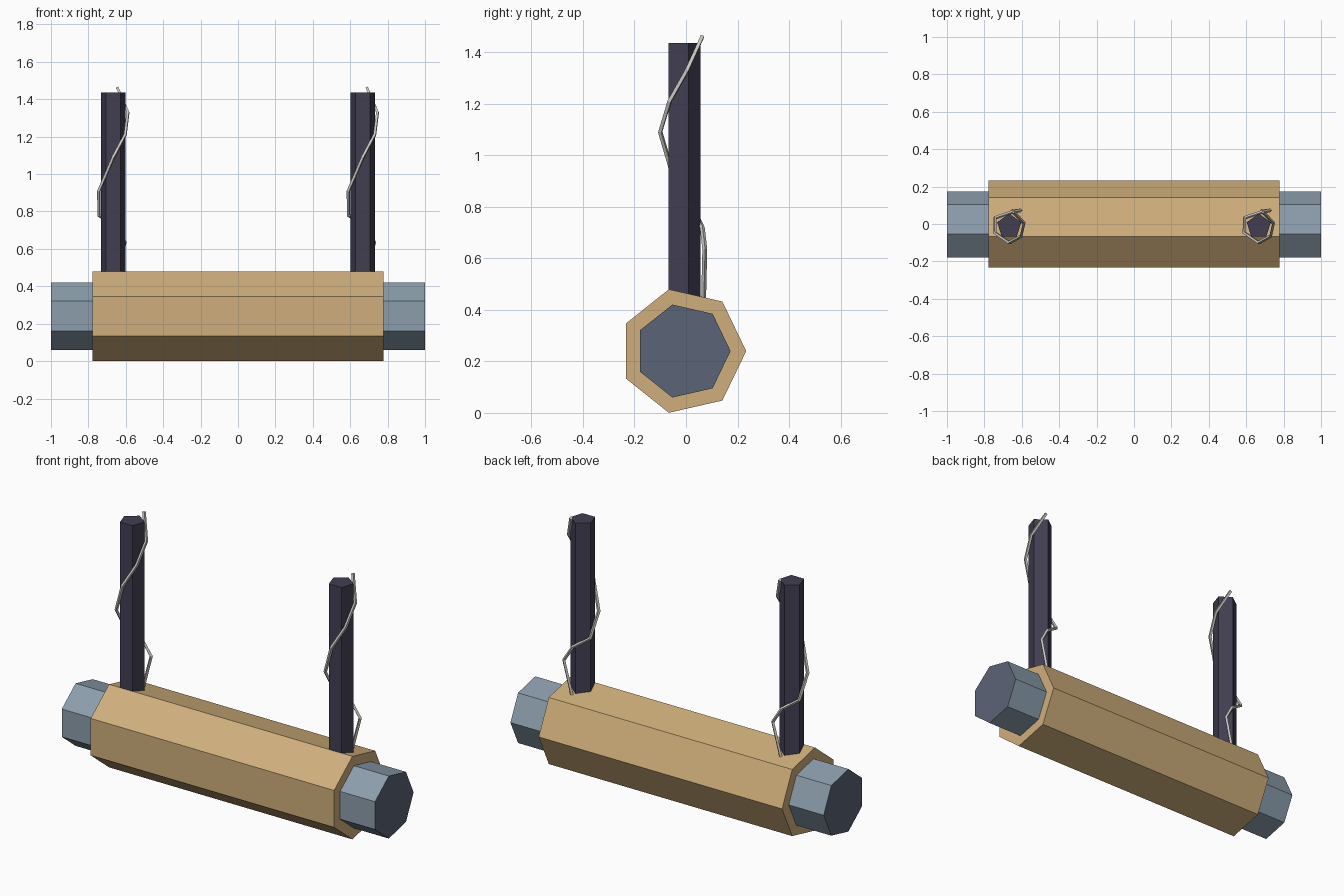
import bpy, bmesh, math

if "Cube" in bpy.data.objects:
    bpy.data.objects.remove(bpy.data.objects["Cube"])

CY, CZ = -0.012, 0.24          # axis of the log body
POST_X = 0.667


def material(name, rgb):
    m = bpy.data.materials.new(name)
    m.diffuse_color = (*rgb, 1)
    m.use_nodes = True
    m.node_tree.nodes["Principled BSDF"].inputs["Base Color"].default_value = m.diffuse_color
    return m


TAN = material("tan wood", (0.63, 0.43, 0.20))
STEEL = material("blue grey", (0.26, 0.34, 0.41))
SLATE = material("dark slate", (0.105, 0.125, 0.18))
DARK = material("dark post", (0.052, 0.049, 0.083))
WIRE = material("pale wire", (0.60, 0.58, 0.54))


def prism(name, ring, to_xyz, a, b, mats, cap_mat=0):
    """Extrude a 2D ring from a to b with flat caps."""
    bm = bmesh.new()
    lo = [bm.verts.new(to_xyz(u, v, a)) for u, v in ring]
    hi = [bm.verts.new(to_xyz(u, v, b)) for u, v in ring]
    n = len(ring)
    for i in range(n):
        j = (i + 1) % n
        bm.faces.new((lo[i], lo[j], hi[j], hi[i]))
    for cap in (lo[::-1], hi):
        bm.faces.new(cap).material_index = cap_mat
    bmesh.ops.recalc_face_normals(bm, faces=bm.faces)
    me = bpy.data.meshes.new(name)
    bm.to_mesh(me)
    bm.free()
    for m in mats:
        me.materials.append(m)
    ob = bpy.data.objects.new(name, me)
    bpy.context.collection.objects.link(ob)
    return ob


def ngon(n, r, cu, cv, start=0.0):
    return [(cu + r * math.cos(start + i * math.tau / n),
             cv + r * math.sin(start + i * math.tau / n)) for i in range(n)]


def along_x(u, v, t):
    return (t, u, v)


def along_z(u, v, t):
    return (u, v, t)


# Seven-sided body and the core that sticks out at both ends
prism("body", ngon(7, 0.2457, CY, CZ), along_x, -0.777, 0.777, [TAN])
prism("core", ngon(7, 0.185, CY, CZ), along_x, -1, 1, [STEEL, SLATE], 1)

# Bent wire winding up around a post, relative to the post axis
WIRE_PATH = [(0.010, 0.080, 0.43), (0.062, 0.085, 0.635), (0.012, 0.075, 0.72),
             (-0.077, 0.045, 0.78), (-0.077, -0.035, 0.91), (0.0, -0.088, 1.09),
             (0.064, -0.052, 1.21), (0.079, 0.016, 1.33), (0.022, 0.076, 1.462)]


def wire(name, x):
    cu = bpy.data.curves.new(name, "CURVE")
    cu.dimensions = "3D"
    cu.bevel_depth = 0.0095
    cu.bevel_resolution = 0
    cu.use_fill_caps = True
    sp = cu.splines.new("POLY")
    sp.points.add(len(WIRE_PATH) - 1)
    for p, (dx, dy, z) in zip(sp.points, WIRE_PATH):
        p.co = (x + dx, CY + dy, z, 1)
    sp.use_smooth = False
    cu.materials.append(WIRE)
    ob = bpy.data.objects.new(name, cu)
    bpy.context.collection.objects.link(ob)
    bpy.ops.object.select_all(action="DESELECT")
    ob.select_set(True)
    bpy.context.view_layer.objects.active = ob
    bpy.ops.object.convert(target="MESH")


# Five-sided posts, each with its wire
for side, x in (("left", -POST_X), ("right", POST_X)):
    prism(side + "_post", ngon(5, 0.068, x, CY, math.pi / 2), along_z,
          0.42, 1.435, [DARK])
    wire(side + "_wire", x)
